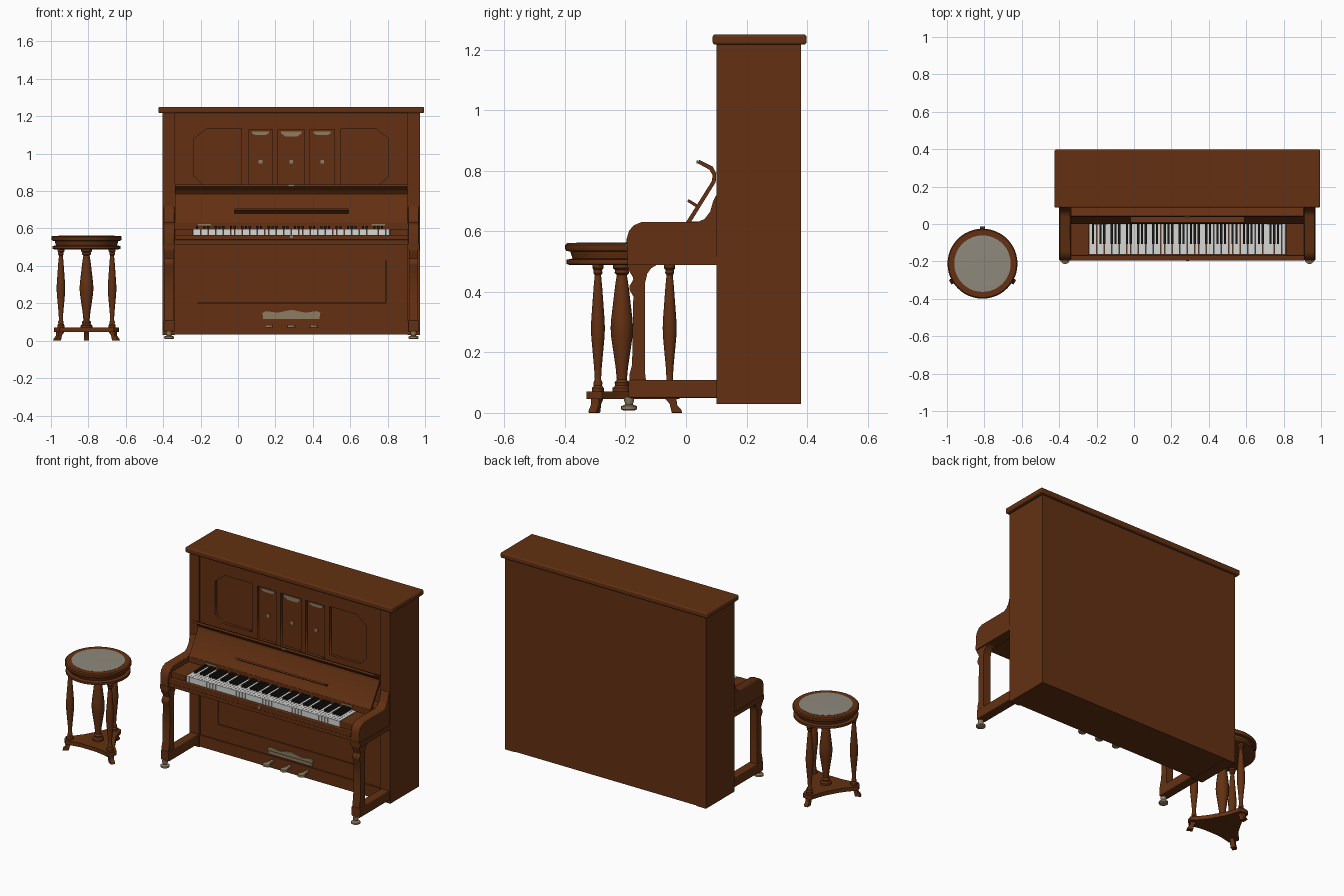
import bpy, bmesh, math
from mathutils import Vector

if "Cube" in bpy.data.objects:
    bpy.data.objects.remove(bpy.data.objects["Cube"])


def mat(name, c):
    m = bpy.data.materials.new(name)
    m.diffuse_color = (*c, 1)
    m.use_nodes = True
    m.node_tree.nodes["Principled BSDF"].inputs["Base Color"].default_value = m.diffuse_color
    return m


WOOD = mat("brown wood", (0.125, 0.03, 0.006))
IVORY = mat("white key", (0.68, 0.68, 0.66))
EBONY = mat("black key", (0.012, 0.01, 0.008))
METAL = mat("dull brass", (0.27, 0.20, 0.12))
CLOTH = mat("grey cushion", (0.27, 0.25, 0.20))
CX = 0.285  # middle of the piano


def finish(name, bm, m, bevel=0, smooth=False):
    bmesh.ops.recalc_face_normals(bm, faces=bm.faces)
    me = bpy.data.meshes.new(name)
    bm.to_mesh(me)
    bm.free()
    me.materials.append(m)
    ob = bpy.data.objects.new(name, me)
    bpy.context.collection.objects.link(ob)
    if bevel:
        b = ob.modifiers.new("bevel", 'BEVEL')
        b.width, b.segments = bevel, 3
    if smooth:
        bpy.ops.object.select_all(action='DESELECT')
        ob.select_set(True)
        bpy.context.view_layer.objects.active = ob
        bpy.ops.object.shade_smooth_by_angle(angle=math.radians(35))
    return ob


def add_box(bm, x0, x1, y0, y1, z0, z1):
    vs = bmesh.ops.create_cube(bm, size=1)['verts']
    for v in vs:
        v.co = Vector((x0 if v.co.x < 0 else x1, y0 if v.co.y < 0 else y1, z0 if v.co.z < 0 else z1))


def box(name, x0, x1, y0, y1, z0, z1, m=WOOD, bevel=0):
    bm = bmesh.new()
    add_box(bm, x0, x1, y0, y1, z0, z1)
    return finish(name, bm, m, bevel)


def prism(name, pts, lo, hi, axis='x', m=WOOD, smooth=True, bevel=0):
    """Extrude a (y,z) outline along x, an (x,z) one along y or an (x,y) one along z."""
    put = {'x': lambda a, b, t: (t, a, b), 'y': lambda a, b, t: (a, t, b), 'z': lambda a, b, t: (a, b, t)}[axis]
    bm = bmesh.new()
    f = bm.faces.new([bm.verts.new(put(a, b, lo)) for a, b in pts])
    r = bmesh.ops.extrude_face_region(bm, geom=[f])
    vs = [g for g in r['geom'] if isinstance(g, bmesh.types.BMVert)]
    bmesh.ops.translate(bm, verts=vs, vec=put(0, 0, hi - lo))
    return finish(name, bm, m, bevel, smooth)


def lathe(name, prof, x, y, m=WOOD, n=32):
    bm = bmesh.new()
    rings = [[bm.verts.new((x + r * math.cos(i * math.tau / n), y + r * math.sin(i * math.tau / n), z))
              for i in range(n)] for r, z in prof]
    for a, b in zip(rings, rings[1:]):
        for i in range(n):
            j = (i + 1) % n
            bm.faces.new((a[i], a[j], b[j], b[i]))
    bm.faces.new(rings[0])
    bm.faces.new(rings[-1])
    return finish(name, bm, m, 0, True)


def frame(name, outer, holes, y0, y1):
    """Flat board in the xz plane with openings."""
    cu = bpy.data.curves.new(name, 'CURVE')
    cu.dimensions, cu.fill_mode, cu.extrude = '2D', 'BOTH', (y1 - y0) / 2
    for pts in [outer] + holes:
        s = cu.splines.new('POLY')
        s.points.add(len(pts) - 1)
        for p, (a, b) in zip(s.points, pts):
            p.co = (a, b, 0, 1)
        s.use_cyclic_u = True
    tmp = bpy.data.objects.new("tmp", cu)
    bm = bmesh.new()
    me = bpy.data.meshes.new_from_object(tmp)
    bm.from_mesh(me)
    bpy.data.objects.remove(tmp)
    for v in bm.verts:
        x, z, d = v.co
        v.co = (x, (y0 + y1) / 2 + d, z)
    bmesh.ops.remove_doubles(bm, verts=bm.verts, dist=1e-5)
    return finish(name, bm, WOOD)


def rect(x0, x1, z0, z1):
    return [(x0, z0), (x1, z0), (x1, z1), (x0, z1)]


# ---- case ----
box("case_core", -0.39, 0.965, 0.128, 0.378, 0.032, 1.22)
for s, n in ((-1, "left"), (1, "right")):
    a, b = sorted((CX + s * 0.688, CX + s * 0.622))
    box(n + "_case_side", a, b, 0.1, 0.38, 0.03, 1.22)
box("lid", -0.425, 0.995, 0.088, 0.398, 1.217, 1.25, bevel=0.008)

# upper front board with five sunk panels
octa = [(0.02, 0.835), (0.02, 1.135), (-0.165, 1.135), (-0.235, 1.08), (-0.235, 0.88), (-0.185, 0.835)]
panels = [rect(0.055, 0.185, 0.8, 1.13), rect(0.215, 0.355, 0.8, 1.13), rect(0.385, 0.515, 0.8, 1.13)]
holes = panels + [octa, [(2 * CX - x, z) for x, z in octa]]
frame("upper_front_board", rect(-0.337, 0.907, 0.6, 1.217), holes, 0.110, 0.129)
for i, (p, h) in enumerate(zip(panels, (0.018, 0.026, 0.018))):
    c = (p[0][0] + p[1][0]) / 2
    w = 0.045 if i != 1 else 0.054
    prism(f"panel_ornament_{i}", [(c - w, 1.118), (c - w, 1.108), (c - w * .6, 1.118 - h),
          (c + w * .6, 1.118 - h), (c + w, 1.108), (c + w, 1.118)], 0.122, 0.13, 'y', METAL, False)
    box(f"panel_stud_{i}", c - 0.01, c + 0.01, 0.122, 0.13, 0.947, 0.967, METAL)

# lower front board, plinth and pedals
frame("lower_front_board", rect(-0.337, 0.907, 0.105, 0.515), [rect(-0.215, 0.79, 0.2, 0.43)], 0.112, 0.129)
box("lower_panel", -0.214, 0.789, 0.117, 0.129, 0.201, 0.429)
box("plinth", -0.337, 0.907, 0.104, 0.129, 0.033, 0.105)
prism("pedal_plate", [(0.135, 0.115), (0.435, 0.115), (0.44, 0.15), (0.42, 0.158), (0.36, 0.15), (0.285, 0.165),
      (0.21, 0.15), (0.15, 0.158), (0.13, 0.15)], 0.104, 0.113, 'y', METAL, False)
box("pedal_plate_rail", 0.14, 0.43, 0.1, 0.105, 0.128, 0.136, METAL)
for i, x in enumerate((0.165, 0.285, 0.405)):
    prism(f"pedal_{i}", [(x - 0.01, 0.11), (x - 0.01, 0.07), (x - 0.022, 0.05), (x - 0.02, 0.03), (x, 0.022),
          (x + 0.02, 0.03), (x + 0.022, 0.05), (x + 0.01, 0.07), (x + 0.01, 0.11)], 0.07, 0.085, 'z', METAL, bevel=0.003)

# ---- keyboard ----
box("key_bed", -0.34, 0.91, -0.19, 0.128, 0.515, 0.545)
box("key_slip", -0.34, 0.91, -0.195, -0.167, 0.538, 0.566, bevel=0.004)
box("key_rear_block", -0.34, 0.91, 0.0, 0.125, 0.545, 0.632)
for s, n in ((-1, "left"), (1, "right")):
    a, b = sorted((CX + s * 0.527, CX + s * 0.625))
    box(n + "_key_block", a, b, -0.168, 0.001, 0.545, 0.598, bevel=0.004)
K0, KW = -0.24, 1.05 / 52
wb, bb = bmesh.new(), bmesh.new()
for i in range(52):
    x = K0 + i * KW
    add_box(wb, x + 0.0007, x + KW - 0.0007, -0.164, 0.001, 0.55, 0.598)
    if i % 7 in (0, 2, 3, 5, 6) and i < 51:
        add_box(bb, x + KW - 0.006, x + KW + 0.006, -0.107, 0.001, 0.59, 0.612)
finish("white_keys", wb, IVORY)
finish("black_keys", bb, EBONY)

# raised key cover with curled lip, its ledge and fittings
prism("key_cover", [(0.0, 0.63), (0.085, 0.765), (0.088, 0.785), (0.078, 0.803), (0.038, 0.825), (0.043, 0.836),
      (0.088, 0.814), (0.1, 0.79), (0.098, 0.762), (0.016, 0.63)], -0.337, 0.907)
prism("music_ledge", [(0.004, 0.698), (0.009, 0.706), (0.045, 0.684), (0.04, 0.675)], -0.02, 0.59)
for i, x in enumerate((-0.18, 0.75)):
    box(f"cover_hinge_{i}", x - 0.035, x + 0.035, -0.004, 0.001, 0.615, 0.625, METAL)
box("cover_lock", 0.27, 0.30, 0.034, 0.04, 0.824, 0.834, METAL)
box("slip_lock", 0.277, 0.293, -0.198, -0.19, 0.548, 0.564, METAL)

# ---- arms, legs, toe blocks, casters ----
arm = [(-0.195, 0.513), (-0.196, 0.575), (-0.188, 0.602), (-0.172, 0.62), (-0.145, 0.631), (0.04, 0.631),
       (0.062, 0.641), (0.08, 0.665), (0.09, 0.7), (0.1, 0.72), (0.11, 0.72), (0.11, 0.513)]
leg = [(-0.193, 0.49), (-0.192, 0.475), (-0.176, 0.45), (-0.174, 0.44), (-0.186, 0.42), (-0.186, 0.405),
       (-0.174, 0.385), (-0.176, 0.28), (-0.178, 0.16), (-0.187, 0.125), (-0.187, 0.105), (-0.132, 0.105),
       (-0.135, 0.13), (-0.135, 0.43), (-0.128, 0.46), (-0.115, 0.478), (-0.095, 0.49)]
for s, n in ((-1, "left"), (1, "right")):
    a, b = sorted((CX + s * 0.682, CX + s * 0.625))
    prism(n + "_arm", arm, a, b, bevel=0.004)
    box(n + "_arm_base", a - 0.003, b + 0.003, -0.193, 0.105, 0.488, 0.516)
    prism(n + "_front_leg", leg, a + 0.004, b - 0.004)
    box(n + "_toe_block", a, b, -0.19, 0.105, 0.05, 0.108, bevel=0.004)
    lathe(n + "_caster", [(0.018, 0.008), (0.026, 0.012), (0.026, 0.022), (0.012, 0.028), (0.016, 0.04), (0.016, 0.052)],
          (a + b) / 2, -0.188, METAL, 20)

# ---- stool ----
SX, SY = -0.81, -0.212
lathe("stool_seat", [(0.17, 0.488), (0.182, 0.492), (0.182, 0.506), (0.163, 0.51), (0.17, 0.533), (0.184, 0.535),
      (0.187, 0.541), (0.187, 0.555), (0.181, 0.561), (0.15, 0.561)], SX, SY, n=48)
lathe("stool_cushion", [(0.151, 0.555), (0.151, 0.562), (0.12, 0.563), (0.03, 0.563)], SX, SY, CLOTH, 48)


def turned(k):
    """Turned column profile, scaled in radius."""
    pts = [(.85, .068), (.85, .082), (.6, .09), (.65, .1), (.45, .11), (.55, .15), (.95, .25), (1, .28), (.95, .31),
           (.6, .42), (.45, .455), (.65, .462), (.6, .472), (.8, .478), (.8, .49)]
    return [(r * k, z) for r, z in pts]


lathe("stool_column", turned(0.037), SX, SY, n=24)
tri = []
for k in range(3):
    a0 = 90 + 120 * k
    for d, r in ((-20, 0.135), (-9, 0.185), (0, 0.19), (9, 0.185), (20, 0.135), (35, 0.108), (60, 0.098), (85, 0.108)):
        t = math.radians(a0 + d)
        tri.append((SX + r * math.cos(t), SY + r * math.sin(t)))
    t = math.radians(a0)
    lathe(f"stool_leg_{k}", turned(0.023), SX + 0.158 * math.cos(t), SY + 0.158 * math.sin(t), n=20)
    # splayed foot, made along +x then turned into place
    foot = prism(f"stool_foot_{k}", [(0.14, 0.05), (0.158, 0.03), (0.165, 0.0), (0.2, 0.0), (0.195, 0.012),
                 (0.183, 0.025), (0.18, 0.05)], -0.014, 0.014, 'y', bevel=0.003)
    foot.location = (SX, SY, 0)
    foot.rotation_euler = (0, 0, t)
prism("stool_base", tri, 0.046, 0.07, 'z')
